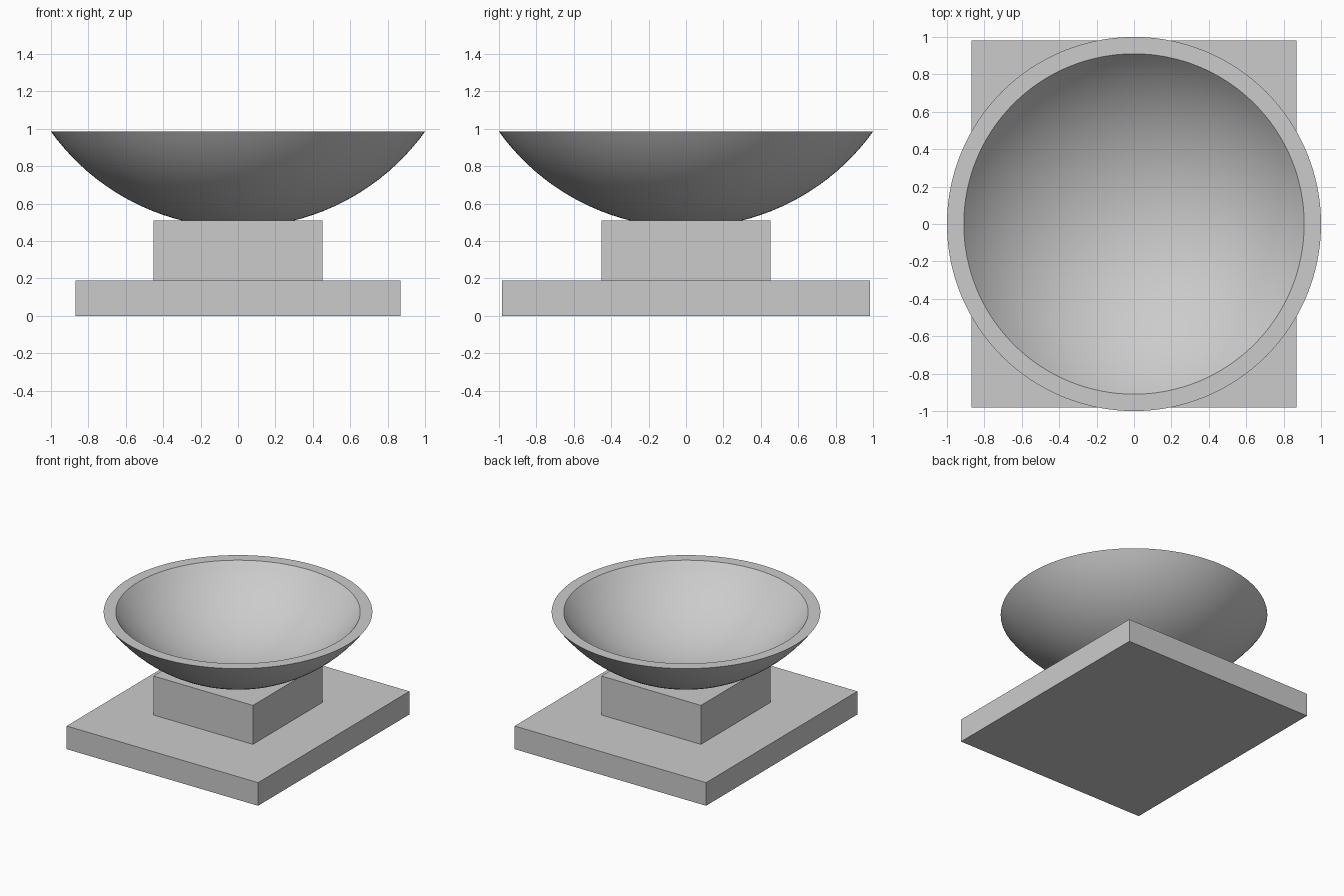
import bpy
import bmesh
from math import asin, cos, sin, sqrt, radians, tau

cube = bpy.data.objects.get("Cube")
if cube:
    bpy.data.objects.remove(cube, do_unlink=True)

# One plain grey for every part
grey = bpy.data.materials.new("light_grey")
grey.use_nodes = True
colour = (0.6, 0.6, 0.6, 1)
grey.diffuse_color = colour
grey.node_tree.nodes["Principled BSDF"].inputs["Base Color"].default_value = colour


def add_object(name, bm):
    bmesh.ops.recalc_face_normals(bm, faces=bm.faces)
    mesh = bpy.data.meshes.new(name)
    bm.to_mesh(mesh)
    bm.free()
    mesh.materials.append(grey)
    obj = bpy.data.objects.new(name, mesh)
    bpy.context.collection.objects.link(obj)
    return obj


def box(name, width, depth, bottom, top):
    bm = bmesh.new()
    bmesh.ops.create_cube(bm, size=1)
    for v in bm.verts:
        v.co.x *= width
        v.co.y *= depth
        v.co.z = top if v.co.z > 0 else bottom
    return add_object(name, bm)


def cap_arc(rim_radius, rim_z, centre_z, steps):
    """Radius and height pairs from the pole of a spherical cap to its rim."""
    radius = sqrt(rim_radius ** 2 + (centre_z - rim_z) ** 2)
    end = asin(rim_radius / radius)
    return [(radius * sin(end * i / steps), centre_z - radius * cos(end * i / steps))
            for i in range(steps + 1)]


def lathe(name, profile, segments):
    bm = bmesh.new()
    verts = [bm.verts.new((r, 0, z)) for r, z in profile]
    edges = [bm.edges.new(pair) for pair in zip(verts, verts[1:])]
    bmesh.ops.spin(bm, geom=verts + edges, axis=(0, 0, 1), cent=(0, 0, 0),
                   angle=tau, steps=segments, use_merge=True)
    bmesh.ops.remove_doubles(bm, verts=bm.verts, dist=0.0001)
    return add_object(name, bm)


# Stepped plinth
box("base_slab", 1.74, 1.964, 0, 0.19)
box("pedestal_block", 0.904, 0.904, 0.19, 0.51)

# Shallow dish: concentric outer and inner caps joined by a flat rim
outer = cap_arc(1.0, 0.985, 1.705, 20)
inner = cap_arc(0.91, 0.985, 1.705, 20)
bowl = lathe("bowl", outer + inner[::-1], 128)

bpy.ops.object.select_all(action="DESELECT")
bowl.select_set(True)
bpy.context.view_layer.objects.active = bowl
bpy.ops.object.shade_smooth_by_angle(angle=radians(30))
